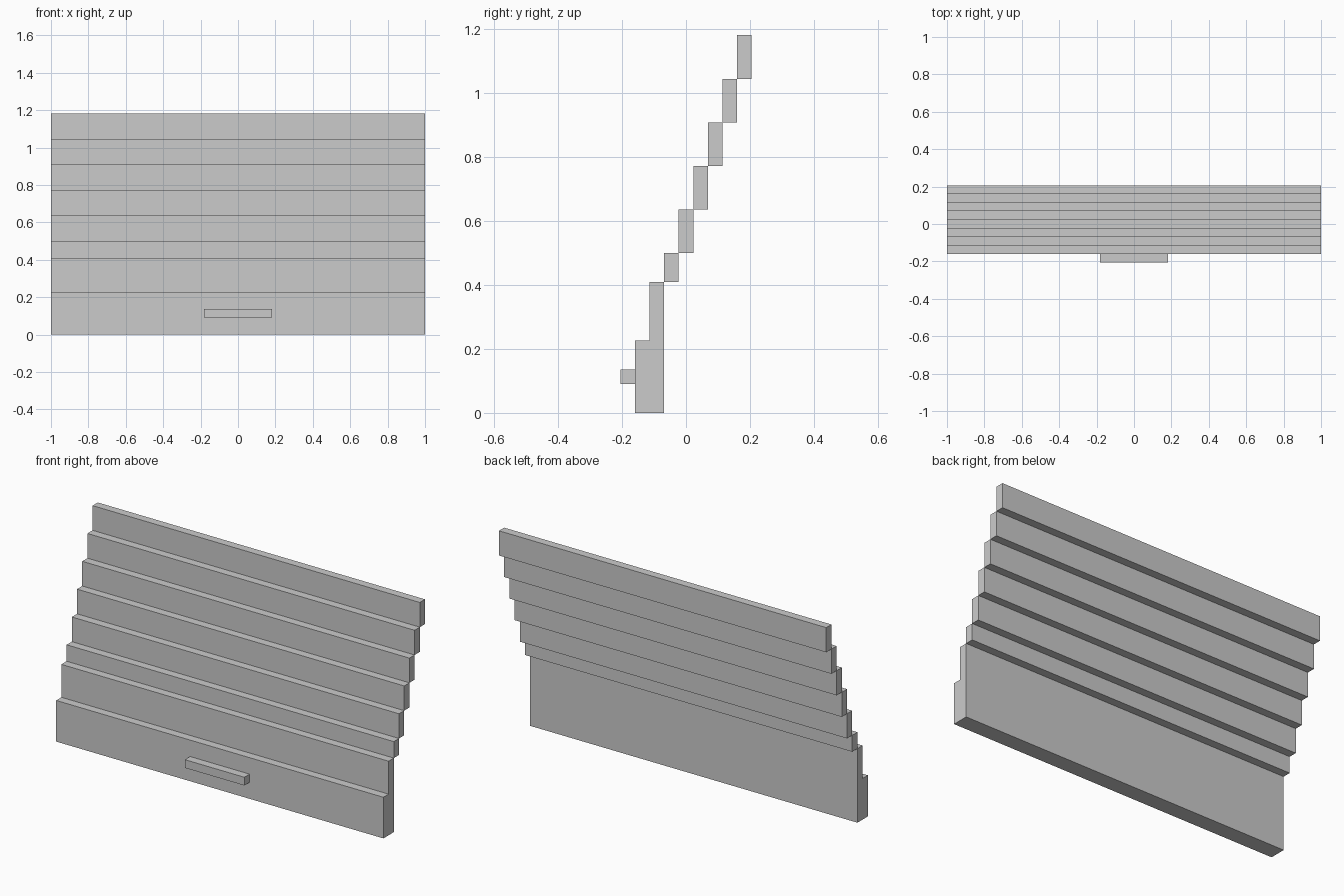
import bpy

if "Cube" in bpy.data.objects:
    bpy.data.objects.remove(bpy.data.objects["Cube"])

U = 1 / 22  # grid unit: the model is 44 x 9 x 26 units


def extrude_profile(name, profile, half_width):
    """Extrude a (y, z) outline, in grid units, symmetrically along x."""
    n = len(profile)
    verts = [(sx * half_width * U, (y - 4.5) * U, z * U)
             for sx in (-1, 1) for y, z in profile]
    faces = [tuple(reversed(range(n))), tuple(range(n, 2 * n))]
    faces += [(i, (i + 1) % n, n + (i + 1) % n, n + i) for i in range(n)]
    mesh = bpy.data.meshes.new(name)
    mesh.from_pydata(verts, [], faces)
    mesh.update()
    obj = bpy.data.objects.new(name, mesh)
    bpy.context.collection.objects.link(obj)
    return obj


def box_profile(y0, y1, z0, z1):
    return [(y0, z0), (y1, z0), (y1, z1), (y0, z1)]


# Thick bottom panel with a ledge on its front
extrude_profile("bottom_panel",
                [(1, 0), (3, 0), (3, 9), (2, 9), (2, 5), (1, 5)], 22)

# Slats stepping up and back
heights = [9, 11, 14, 17, 20, 23, 26]
for i, (z0, z1) in enumerate(zip(heights, heights[1:])):
    extrude_profile(f"slat_{i + 1}", box_profile(3 + i, 4 + i, z0, z1), 22)

# Pull handle on the front
extrude_profile("handle", box_profile(0, 1, 2, 3), 4)
